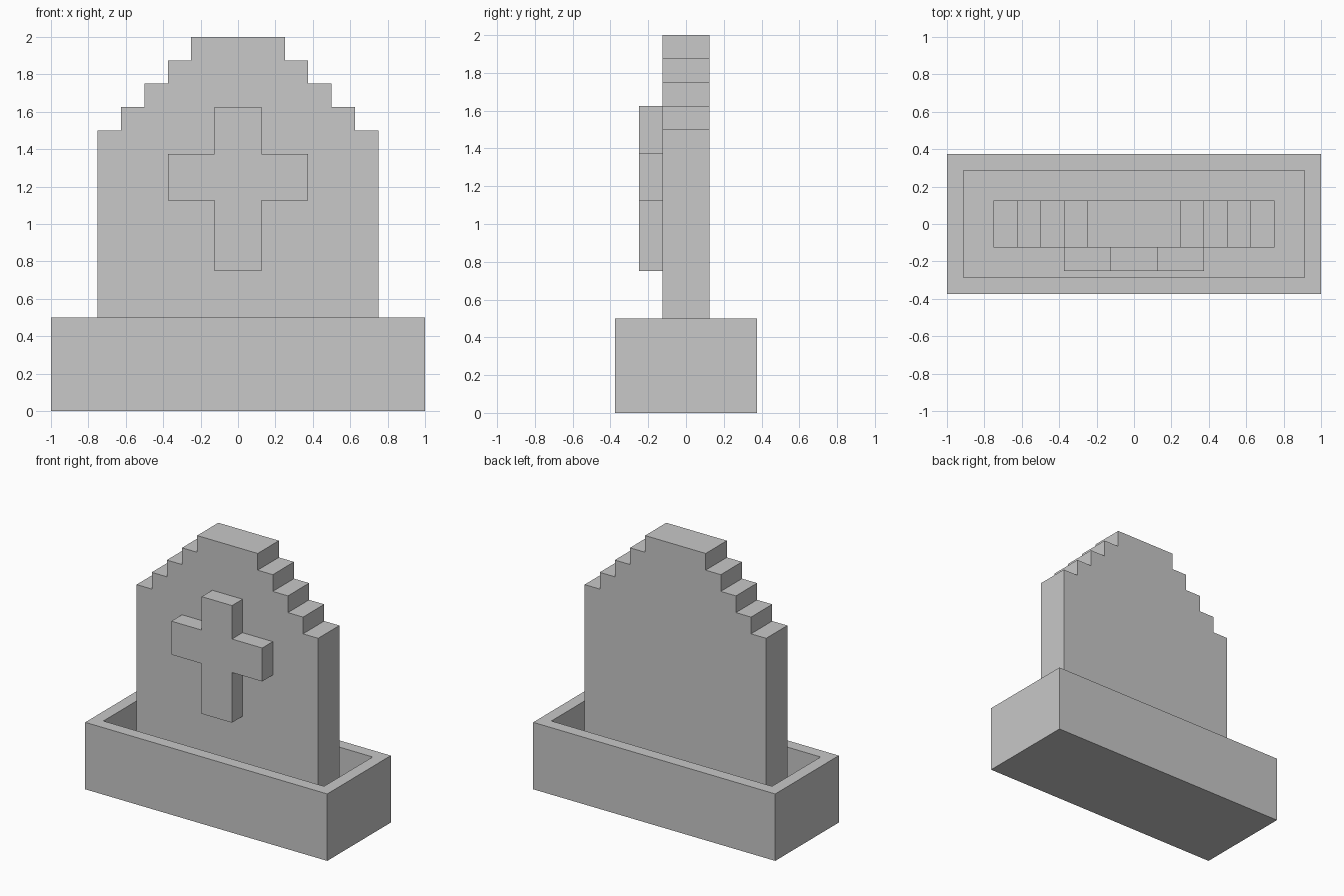
import bpy
import bmesh

U = 0.125  # block unit

default_cube = bpy.data.objects.get("Cube")
if default_cube:
    bpy.data.objects.remove(default_cube, do_unlink=True)

stone_grey = bpy.data.materials.new("stone_grey")
stone_grey.use_nodes = True
GREY = (0.58, 0.58, 0.58, 1.0)
stone_grey.diffuse_color = GREY
stone_grey.node_tree.nodes["Principled BSDF"].inputs["Base Color"].default_value = GREY


def finish(name, bm):
    bmesh.ops.recalc_face_normals(bm, faces=bm.faces[:])
    mesh = bpy.data.meshes.new(name)
    bm.to_mesh(mesh)
    bm.free()
    mesh.materials.append(stone_grey)
    obj = bpy.data.objects.new(name, mesh)
    bpy.context.collection.objects.link(obj)
    return obj


def slab(name, half_outline, y_front, y_back):
    """Mirror a right-hand (x, z) outline and extrude it in y; block units."""
    outline = half_outline + [(-x, z) for x, z in reversed(half_outline)]
    bm = bmesh.new()
    face = bm.faces.new([bm.verts.new((x * U, y_front * U, z * U)) for x, z in outline])
    result = bmesh.ops.extrude_face_region(bm, geom=[face], use_keep_orig=True)
    moved = [v for v in result["geom"] if isinstance(v, bmesh.types.BMVert)]
    bmesh.ops.translate(bm, verts=moved, vec=(0, (y_back - y_front) * U, 0))
    return finish(name, bm)


# Base: a trough with a raised rim around the stone
bm = bmesh.new()
bmesh.ops.create_cube(bm, size=1)
bmesh.ops.scale(bm, verts=bm.verts[:], vec=(16 * U, 6 * U, 4 * U))
bmesh.ops.translate(bm, verts=bm.verts[:], vec=(0, 0, 2 * U))
top = max(bm.faces, key=lambda f: f.calc_center_median().z)
bmesh.ops.inset_region(bm, faces=[top], thickness=U)
bmesh.ops.inset_region(bm, faces=[top], thickness=0)
bmesh.ops.translate(bm, verts=top.verts[:], vec=(0, 0, -2 * U))
finish("trough_base", bm)

# Headstone: straight sides, then four steps up to the flat crown
steps = [(6, 2), (6, 12)]
for i in range(1, 5):
    steps += [(6 - i, 11 + i), (6 - i, 12 + i)]
slab("headstone", steps, -1, 1)

# Raised cross on the front
slab("cross", [(1, 6), (1, 9), (3, 9), (3, 11), (1, 11), (1, 13)], -2, -1)
